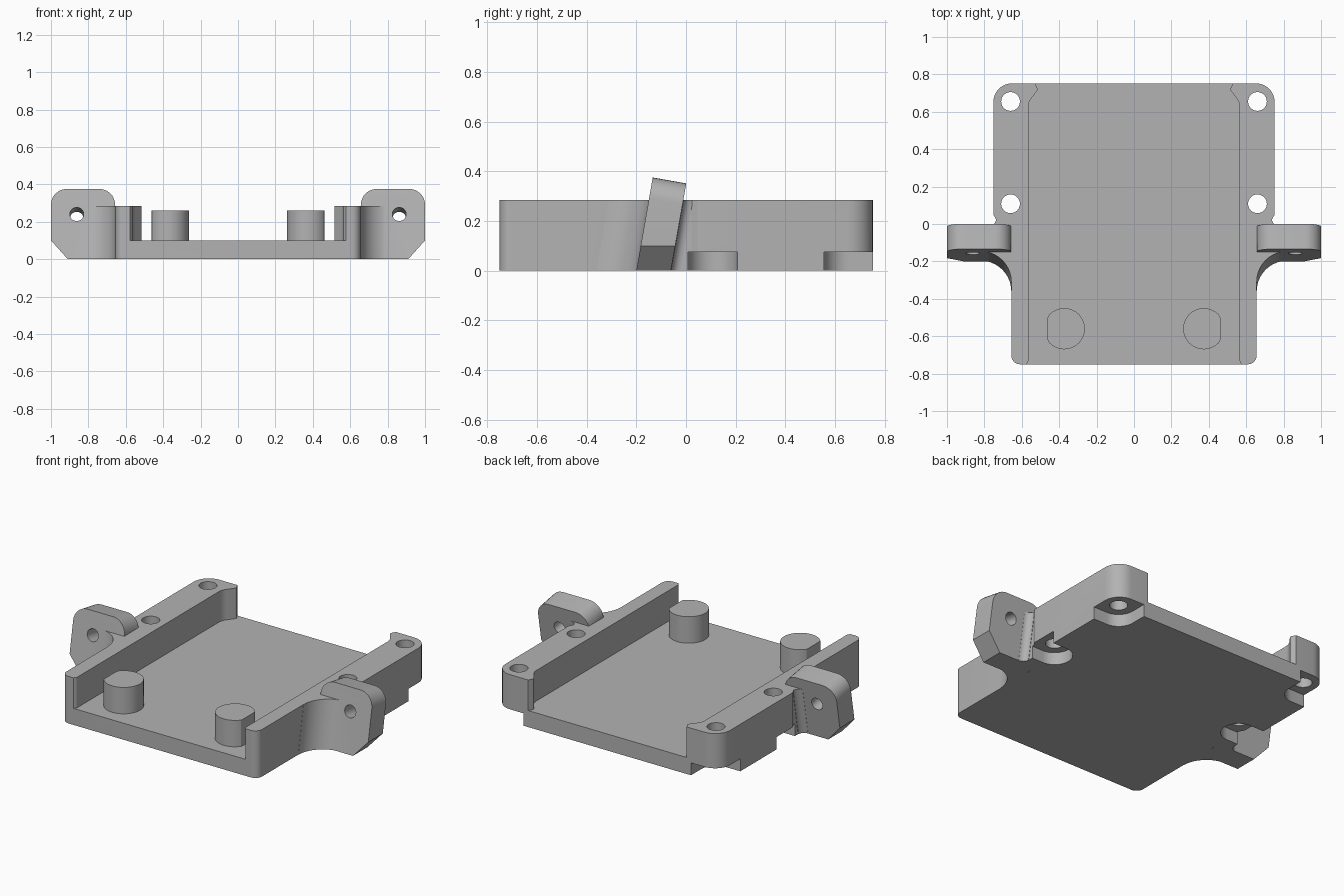
import bpy, bmesh
from math import radians, cos, sin, pi
from mathutils import Matrix, Vector

cube = bpy.data.objects.get("Cube")
if cube:
    bpy.data.objects.remove(cube, do_unlink=True)

grey = bpy.data.materials.new("plain grey")
grey.use_nodes = True
colour = (0.45, 0.45, 0.45, 1)
grey.diffuse_color = colour
grey.node_tree.nodes["Principled BSDF"].inputs["Base Color"].default_value = colour

TILT = radians(10)
HEIGHT = 0.285
IDENTITY = Matrix.Identity(4)
# Profiles drawn in x and z, pushed along y
UPRIGHT = Matrix(((1, 0, 0, 0), (0, 0, 1, 0), (0, 1, 0, 0), (0, 0, 0, 1)))
# Plans that lean back as they rise, parallel to the ears
LEAN = Matrix(((1, 0, 0, 0), (0, 1, sin(TILT) / cos(TILT), 0), (0, 0, 1, 0), (0, 0, 0, 1)))


def rounded(corners, steps=8):
    """Outline from (x, y, radius) corners, each filleted with an arc."""
    out = []
    for i, (x, y, r) in enumerate(corners):
        p = Vector((x, y))
        if not r:
            out.append(p)
            continue
        a = (Vector(corners[i - 1][:2]) - p).normalized()
        b = (Vector(corners[(i + 1) % len(corners)][:2]) - p).normalized()
        half = a.angle(b) / 2
        centre = p + (a + b).normalized() * (r / sin(half))
        start = p + a * (r * cos(half) / sin(half)) - centre
        end = p + b * (r * cos(half) / sin(half)) - centre
        sweep = start.angle_signed(end)
        for k in range(steps + 1):
            t = -sweep * k / steps
            out.append(centre + Matrix.Rotation(t, 2) @ start)
    return out


def circle(x, y, r, n=40):
    return [(x + r * cos(2 * pi * k / n), y + r * sin(2 * pi * k / n)) for k in range(n)]


def prism(name, outline, low, high, matrix=IDENTITY, side=1):
    bm = bmesh.new()
    bottom = [bm.verts.new((p[0], p[1], low)) for p in outline]
    top = [bm.verts.new((p[0], p[1], high)) for p in outline]
    bm.faces.new(bottom)
    bm.faces.new(top)
    n = len(outline)
    for i in range(n):
        j = (i + 1) % n
        bm.faces.new((bottom[i], bottom[j], top[j], top[i]))
    bm.transform(Matrix.Scale(side, 4, (1, 0, 0)) @ matrix)
    bmesh.ops.recalc_face_normals(bm, faces=bm.faces)
    mesh = bpy.data.meshes.new(name)
    bm.to_mesh(mesh)
    bm.free()
    mesh.materials.append(grey)
    obj = bpy.data.objects.new(name, mesh)
    bpy.context.collection.objects.link(obj)
    return obj


def combine(target, tool, operation="DIFFERENCE"):
    mod = target.modifiers.new(operation.lower(), "BOOLEAN")
    mod.operation = operation
    mod.solver = "EXACT"
    mod.object = tool
    bpy.context.view_layer.objects.active = target
    bpy.ops.object.modifier_apply(modifier=mod.name)
    bpy.data.objects.remove(tool, do_unlink=True)


def mirrored(half):
    return half + [(-x, y, r) for x, y, r in reversed(half)]


def box(x0, x1, y0, y1):
    return [(x0, y0), (x1, y0), (x1, y1), (x0, y1)]


# Tray: full-height outline with the channel between the walls cut out
tray = prism("tray", rounded(mirrored([
    (0.655, -0.75, 0.045), (0.655, -0.1, 0), (0.735, -0.1, 0), (0.735, 0.02, 0.01),
    (0.752, 0.05, 0.02), (0.752, 0.752, 0.1)])), 0, HEIGHT)
combine(tray, prism("channel", rounded(mirrored([
    (0.53, -0.9, 0), (0.6, -0.78, 0), (0.565, -0.735, 0.02), (0.565, 0.65, 0.08),
    (0.513, 0.72, 0.015), (0.535, 0.76, 0), (0.535, 0.9, 0)])), 0.1, 0.5))

for side in (1, -1):
    # Tilted mounting ear, trimmed flat below with a chamfered outer corner
    stand = Matrix.Translation((0, -0.2, 0)) @ Matrix.Rotation(-TILT, 4, "X") @ UPRIGHT
    ear = prism("ear", rounded([(0.657, -0.1, 0), (1, -0.1, 0), (1, 0.381, 0.085),
                                (0.657, 0.381, 0.085)]), 0, 0.137, stand, side)
    combine(ear, prism("trim", [(0.5, 0), (0.91, 0), (1.1, 0.211), (1.1, -0.3), (0.5, -0.3)],
                       -0.5, 0.3, UPRIGHT, side))
    combine(tray, ear, "UNION")

    # Leaning fillets joining the ear to the wall, in front and behind
    arc = [(0.82 - 0.164 * sin(t * pi / 20), -0.36 + 0.164 * cos(t * pi / 20)) for t in range(11)]
    combine(tray, prism("front_fillet", arc + [(0.61, -0.36), (0.61, -0.13), (0.82, -0.13)],
                        0, HEIGHT, LEAN, side), "UNION")
    arc = [(0.775 - 0.038 * sin(t * pi / 12), -0.022 - 0.038 * cos(t * pi / 12)) for t in range(7)]
    combine(tray, prism("back_fillet", arc + [(0.7, -0.022), (0.7, -0.1), (0.775, -0.1)],
                        0, HEIGHT, LEAN, side), "UNION")

    # Pin hole square to the ear
    combine(tray, prism("pin_hole", circle(0.862, 0.244, 0.037), -0.1, 0.3, stand, side))

    # Screw holes with pockets underneath that open to the outside
    for y in (0.108, 0.655):
        combine(tray, prism("screw_hole", circle(0.66, y, 0.05), -0.1, 0.5, IDENTITY, side))
        combine(tray, prism("pocket", circle(0.66, y, 0.1), -0.1, 0.075, IDENTITY, side))
        combine(tray, prism("pocket_mouth", box(0.66, 0.8, y - 0.1, y + 0.1),
                            -0.1, 0.075, IDENTITY, side))
    combine(tray, prism("corner_mouth", box(0.56, 0.8, 0.655, 0.8), -0.1, 0.075, IDENTITY, side))

    # Locating peg with a flat on its outer side
    outline = [(min(x, 0.462), y) for x, y in circle(0.373, -0.56, 0.11, 48)]
    peg = prism("left_peg" if side > 0 else "right_peg", outline, 0.09, 0.26, IDENTITY, side)

bpy.ops.object.select_all(action="DESELECT")
for obj in bpy.context.collection.objects:
    if obj.type == "MESH":
        obj.select_set(True)
        bpy.context.view_layer.objects.active = obj
bpy.ops.object.shade_smooth_by_angle(angle=radians(30))
